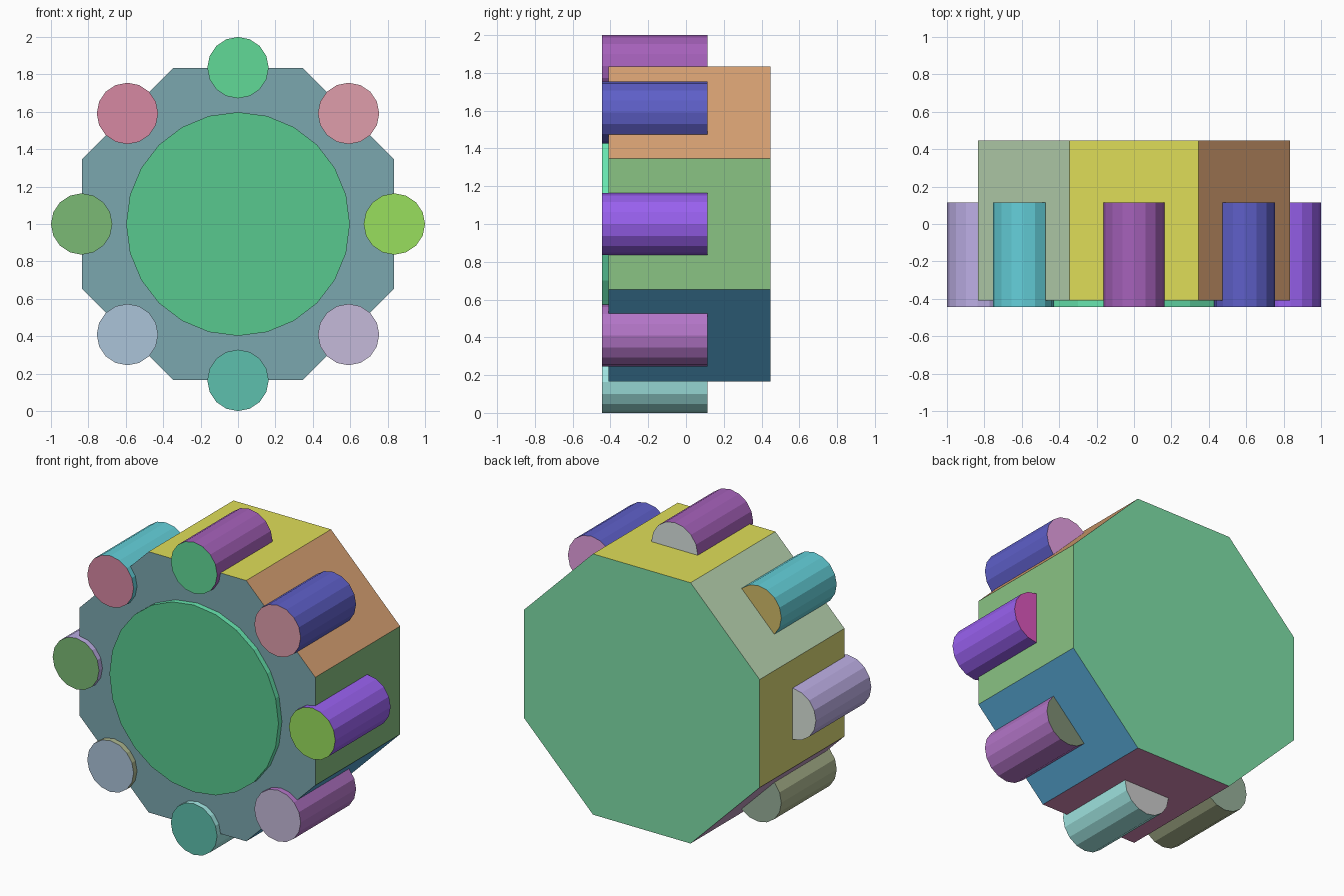
import bpy
from math import pi, sin, cos, atan2

if "Cube" in bpy.data.objects:
    bpy.data.objects.remove(bpy.data.objects["Cube"])

CENTRE_Z = 1.0


def material(name, code):
    """Plain material from an sRGB hex code."""
    mat = bpy.data.materials.new(name)
    rgb = [int(code[i:i + 2], 16) / 255 for i in (0, 2, 4)]
    lin = [c / 12.92 if c <= 0.04045 else ((c + 0.055) / 1.055) ** 2.4 for c in rgb]
    mat.diffuse_color = (*lin, 1)
    mat.use_nodes = True
    mat.node_tree.nodes["Principled BSDF"].inputs["Base Color"].default_value = mat.diffuse_color
    return mat


def prism(name, sides, radius, y0, y1, front, back, walls, x=0.0, z=CENTRE_Z, spin=0.0):
    """n-sided prism along y; walls holds colours counted round from +x towards +z."""
    bpy.ops.mesh.primitive_cylinder_add(
        vertices=sides, radius=radius, depth=y1 - y0,
        location=(x, (y0 + y1) / 2, z), rotation=(pi / 2, spin, 0))
    obj = bpy.context.object
    obj.name = name
    for i, code in enumerate([front, back] + walls):
        obj.data.materials.append(material(f"{name}_colour_{i}", code))
    turn = obj.rotation_euler.to_matrix()
    n = len(walls)
    for face in obj.data.polygons:
        d = turn @ face.normal
        if abs(d.y) > 0.5:
            face.material_index = 0 if d.y < 0 else 1
        else:
            face.material_index = 2 + round(atan2(d.z, d.x) / (2 * pi) * n) % n
    return obj


# Octagonal body, flat sides facing up, down, left and right
apothem = 0.834
prism("octagonal_body", 8, apothem / cos(pi / 8), -0.41, 0.447, "7BA7AF", "7FDFA8",
      ["8AC383", "D7A172", "DFDE58", "BBD7B3", "DCDA76", "C8A3C8", "D88AB8", "58AAD7"],
      spin=pi / 8)

# Thin raised disc on the front
prism("front_disc", 24, 0.598, -0.445, -0.405, "58C98F", "58C98F", ["68E6B0"])

# Eight half-sunk pegs, one per side: wall, front cap, back cap
peg_colours = [
    ("9961EF", "99DF5D", "DB56BC"),
    ("5E5FC8", "DF9EAB", "E6A1E2"),
    ("A561BA", "61DA97", "DBE4E2"),
    ("64D0DA", "D688A2", "D3BD69"),
    ("BCAEE4", "7BBA75", "DBE4DB"),
    ("ACB68F", "ABC3D9", "98B19B"),
    ("A4EAE6", "5DC0AE", "DCDCDF"),
    ("B375C7", "C5BADA", "7E8E74"),
]
for i, (wall, front, back) in enumerate(peg_colours):
    a = i * pi / 4
    prism(f"side_peg_{i + 1}", 16, 0.164, -0.445, 0.115, front, back, [wall],
          x=0.836 * cos(a), z=CENTRE_Z + 0.836 * sin(a))
